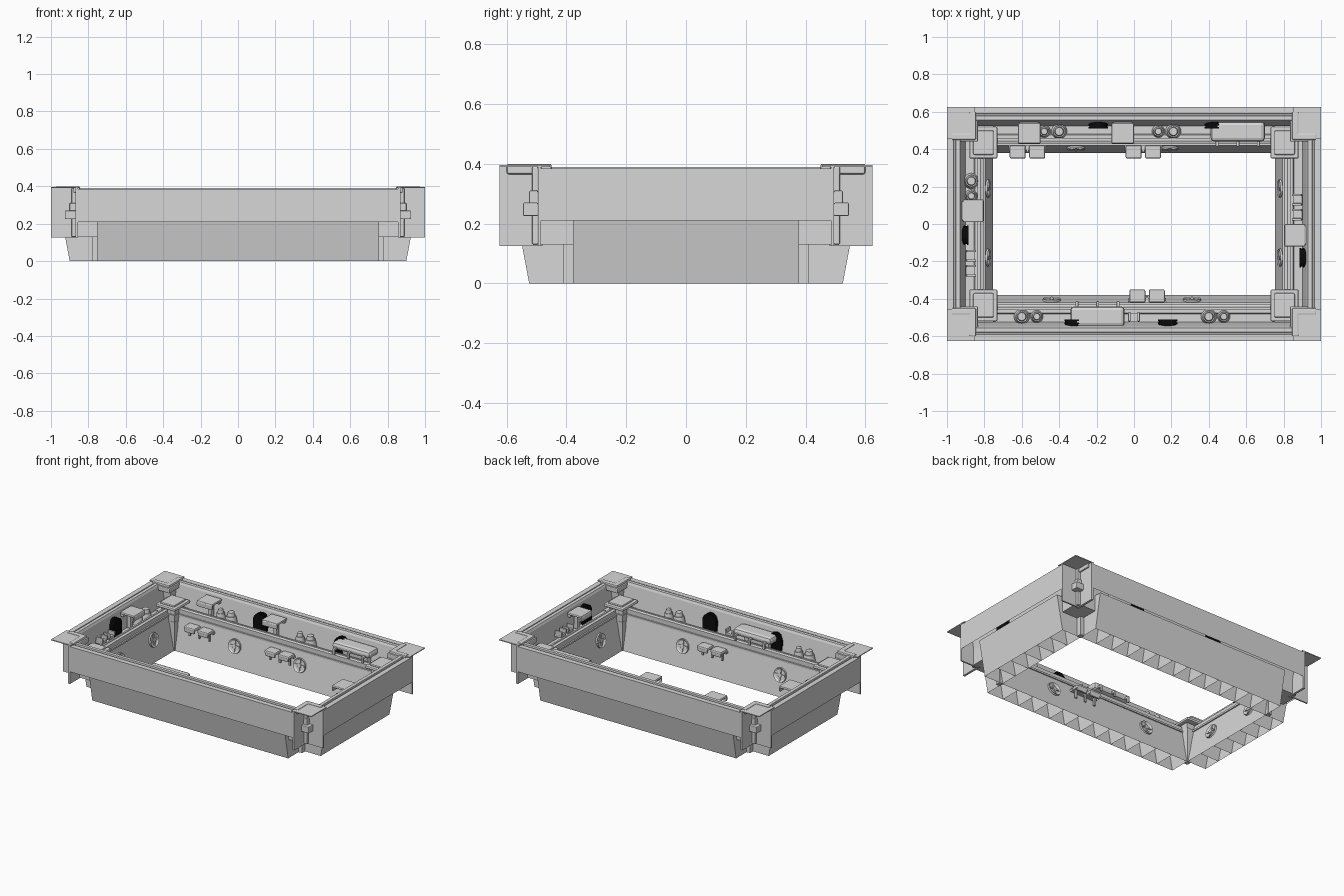
import bpy, bmesh
from math import pi, sin, cos, radians
from mathutils import Matrix, Vector

cube = bpy.data.objects.get("Cube")
if cube:
    bpy.data.objects.remove(cube, do_unlink=True)


def material(name, value):
    m = bpy.data.materials.new(name)
    m.use_nodes = True
    col = (value, value, value, 1)
    m.diffuse_color = col
    m.node_tree.nodes["Principled BSDF"].inputs["Base Color"].default_value = col
    return m


GREY = material("light grey", 0.68)
BLACK = material("black", 0.003)

# Side frames: local x runs along the side, local y points inward from the outer face
X, Y = 1.0, 0.625
SIDES = {
    "front": Matrix.Translation((0, -Y, 0)),
    "right": Matrix.Translation((X, 0, 0)) @ Matrix.Rotation(pi / 2, 4, "Z"),
    "back": Matrix.Translation((0, Y, 0)) @ Matrix.Rotation(pi, 4, "Z"),
    "left": Matrix.Translation((-X, 0, 0)) @ Matrix.Rotation(-pi / 2, 4, "Z"),
}


def finish(bm, name, frame, mat=GREY, bevel=0, smooth=False):
    bmesh.ops.recalc_face_normals(bm, faces=bm.faces)
    me = bpy.data.meshes.new(name)
    bm.to_mesh(me)
    bm.free()
    me.materials.append(mat)
    ob = bpy.data.objects.new(name, me)
    bpy.context.collection.objects.link(ob)
    ob.matrix_world = frame
    if bevel:
        b = ob.modifiers.new("bevel", "BEVEL")
        b.width, b.segments = bevel, 2
    if smooth:
        bpy.ops.object.select_all(action="DESELECT")
        ob.select_set(True)
        bpy.context.view_layer.objects.active = ob
        bpy.ops.object.shade_smooth_by_angle(angle=radians(35))
    return ob


def add_box(bm, centre, size):
    bmesh.ops.create_cube(bm, size=1, matrix=Matrix.Translation(centre) @ Matrix.Diagonal((*size, 1)))


def boxes(name, frame, items, mat=GREY, bevel=0):
    bm = bmesh.new()
    for centre, size in items:
        add_box(bm, centre, size)
    return finish(bm, name, frame, mat, bevel)


def add_prism(bm, points, depth):
    face = bm.faces.new([bm.verts.new(p) for p in points])
    ext = bmesh.ops.extrude_face_region(bm, geom=[face])
    moved = [v for v in ext["geom"] if isinstance(v, bmesh.types.BMVert)]
    bmesh.ops.translate(bm, verts=moved, vec=depth)


def shell(name, frame, profile, half, cells):
    # Open-bottomed skin along the side, with a cross rib between cells
    bm = bmesh.new()
    ends = [[bm.verts.new((u, o, z)) for o, z in profile] for u in (-half, half)]
    for a, b, c, d in zip(ends[0], ends[0][1:], ends[1][1:], ends[1]):
        bm.faces.new((a, b, c, d))
    for end in ends:
        bm.faces.new(end)
    finish(bm, name, frame)
    if cells > 1:
        bm = bmesh.new()
        for i in range(1, cells):
            u = -half + 2 * half * i / cells
            bm.faces.new([bm.verts.new((u, o, z)) for o, z in profile])
        finish(bm, name + "_ribs", frame)


# Wall sections, as (inward offset, height)
UPPER = [(0, .21), (0, .385), (.035, .385), (.037, .378), (.045, .378),
         (.047, .39), (.07, .39), (.077, .375), (.10, .24)]
LOWER = [(.10, 0), (.055, .24), (.145, .24), (.15, .25), (.165, .25),
         (.165, .27), (.18, .275), (.195, .27), (.195, .245), (.245, 0)]
for side, frame in SIDES.items():
    run, cells = (X, 12) if side in ("front", "back") else (Y, 6)
    shell(side + "_outer_wall", frame, UPPER, run - .13, 1)
    shell(side + "_trench", frame, LOWER, run - .247, cells)
    boxes(side + "_inner_rail", frame, [((0, .17, .262), (2 * run - .4, .012, .03)),
                                        ((0, .2, .235), (2 * run - .4, .012, .012))])


# Corners, mirrored into all four quadrants
def corner_part(name, sx, sy, items, bevel=0):
    moved = []
    for x0, x1, y0, y1, z0, z1 in items:
        moved.append(((sx * (x0 + x1) / 2, sy * (y0 + y1) / 2, (z0 + z1) / 2),
                      (x1 - x0, y1 - y0, z1 - z0)))
    boxes(name, Matrix.Identity(4), moved, bevel=bevel)


for sx, xname in ((1, "left"), (-1, "right")):
    for sy, yname in ((-1, "front"), (1, "back")):
        tag = yname + "_" + xname + "_"
        corner_part(tag + "corner_cap", sx, sy, [(.85, X, .455, Y, .39, .396)])
        corner_part(tag + "corner_trim", sx, sy, [(.845, .88, .45, .6, .365, .4),
                                                  (.845, .975, .45, .485, .365, .4),
                                                  (.835, .86, .44, .56, .35, .385),
                                                  (.835, .94, .44, .465, .35, .385)], .006)
        corner_part(tag + "end_plates", sx, sy, [(.855, .87, .48, Y, .125, .39),
                                                 (.855, X, .485, .495, .125, .39)])
        corner_part(tag + "corner_block", sx, sy, [(.752, .9, .377, .485, .13, .245),
                                                   (.752, .855, .377, .52, .13, .245),
                                                   (.75, .78, .375, .41, 0, .2)])
        corner_part(tag + "inner_post", sx, sy, [(.755, .86, .385, .49, .24, .3)])
        corner_part(tag + "inner_cap", sx, sy, [(.73, .88, .35, .52, .285, .305),
                                                (.75, .86, .37, .5, .3, .318)], .008)
        corner_part(tag + "corner_latch", sx, sy, [(.865, .925, .495, .545, .225, .27),
                                                   (.865, .9, .495, .525, .26, .31),
                                                   (.865, .89, .495, .515, .13, .39)], .004)


# Fittings
def pad(side, u):
    boxes(side + "_pad", SIDES[side], [((u, .14, .36), (.12, .11, .016)),
                                       ((u, .19, .345), (.12, .014, .035)),
                                       ((u, .09, .345), (.1, .03, .03)),
                                       ((u, .12, .3), (.03, .03, .11))], bevel=.006)


def tank(side, u):
    f = SIDES[side]
    boxes(side + "_tank", f, [((u, .13, .325), (.29, .11, .05)),
                              ((u, .11, .275), (.2, .06, .08))], bevel=.02)
    boxes(side + "_tank_prongs", f, [((u + d, .19, .315), (.016, .04, .016)) for d in (-.11, 0, .11)]
          + [((u + d, .205, .3), (.016, .014, .045)) for d in (-.11, 0, .11)], bevel=.004)


def bench(side, u):
    f = SIDES[side]
    boxes(side + "_seats", f, [((u + d, .24, .195), (.085, .07, .022)) for d in (-.052, .052)]
          + [((u + d, .266, .183), (.078, .016, .035)) for d in (-.052, .052)], bevel=.009)
    boxes(side + "_seat_bracket", f, [((u, .215, .185), (.2, .03, .014))]
          + [((u + d, .235, .16), (.012, .012, .06)) for d in (-.075, 0, .075)])


def arch(side, u):
    # Ribbed, round-topped drum against the outer wall
    bm = bmesh.new()
    for i in range(5):
        r = .052 if i % 2 == 0 else .048
        pts = [(u - r, .075 + i * .008, .24), (u + r, .075 + i * .008, .24)]
        pts += [(u + r * cos(a * pi / 10), .075 + i * .008, .305 + r * sin(a * pi / 10)) for a in range(11)]
        add_prism(bm, pts, Vector((0, .008, 0)))
    finish(bm, side + "_black_drum", SIDES[side], BLACK)


def knob(side, u):
    bm = bmesh.new()
    for du, r, z, d in ((0, .042, .27, .05), (0, .028, .3, .04), (.08, .034, .27, .05), (.08, .022, .3, .04)):
        bmesh.ops.create_cone(bm, cap_ends=True, segments=20, radius1=r, radius2=r * .75, depth=d,
                              matrix=Matrix.Translation((u + du, .13, z)))
    finish(bm, side + "_knobs", SIDES[side], smooth=True)


def clip(side, u):
    boxes(side + "_clip", SIDES[side], [((u, .125, .275), (.06, .05, .02)),
                                        ((u - .025, .13, .295), (.012, .05, .03)),
                                        ((u + .025, .13, .295), (.012, .05, .03))], bevel=.003)


def wheel(side, u):
    # Spoked round grate lying on the sloped inner wall
    bm = bmesh.new()
    bmesh.ops.create_cone(bm, cap_ends=True, segments=24, radius1=.05, radius2=.047, depth=.02)
    top = max(bm.faces, key=lambda f: f.calc_center_median().z)
    bmesh.ops.inset_region(bm, faces=[top], thickness=.012)
    bmesh.ops.translate(bm, verts=top.verts, vec=(0, 0, -.008))
    add_box(bm, (0, 0, .004), (.078, .012, .01))
    add_box(bm, (0, 0, .004), (.012, .078, .01))
    bmesh.ops.create_cone(bm, cap_ends=True, segments=12, radius1=.016, radius2=.014, depth=.02)
    tilt = Matrix.Rotation(radians(-78.5), 4, "X")
    finish(bm, side + "_wheel_grate", SIDES[side] @ Matrix.Translation((u, .217, .14)) @ tilt)


# Where each fitting sits along each side
LAYOUT = [
    (pad, {"back": (.56, .06), "right": (-.06,), "left": (-.07,)}),
    (tank, {"back": (-.555,), "front": (-.195,)}),
    (bench, {"back": (.57, -.05), "front": (.07,)}),
    (arch, {"back": (.19, -.43), "front": (.18, -.32), "right": (-.18,), "left": (.06,)}),
    (knob, {"back": (.4, -.21), "front": (-.6, .4), "left": (-.23,)}),
    (clip, {"front": (0,), "right": (.13, .05), "left": (.17, .25)}),
    (wheel, {"back": (.31, -.19), "front": (-.44, .31), "right": (.19, -.18), "left": (-.19, .18)}),
]
for build, places in LAYOUT:
    for side, spots in places.items():
        for u in spots:
            build(side, u)
